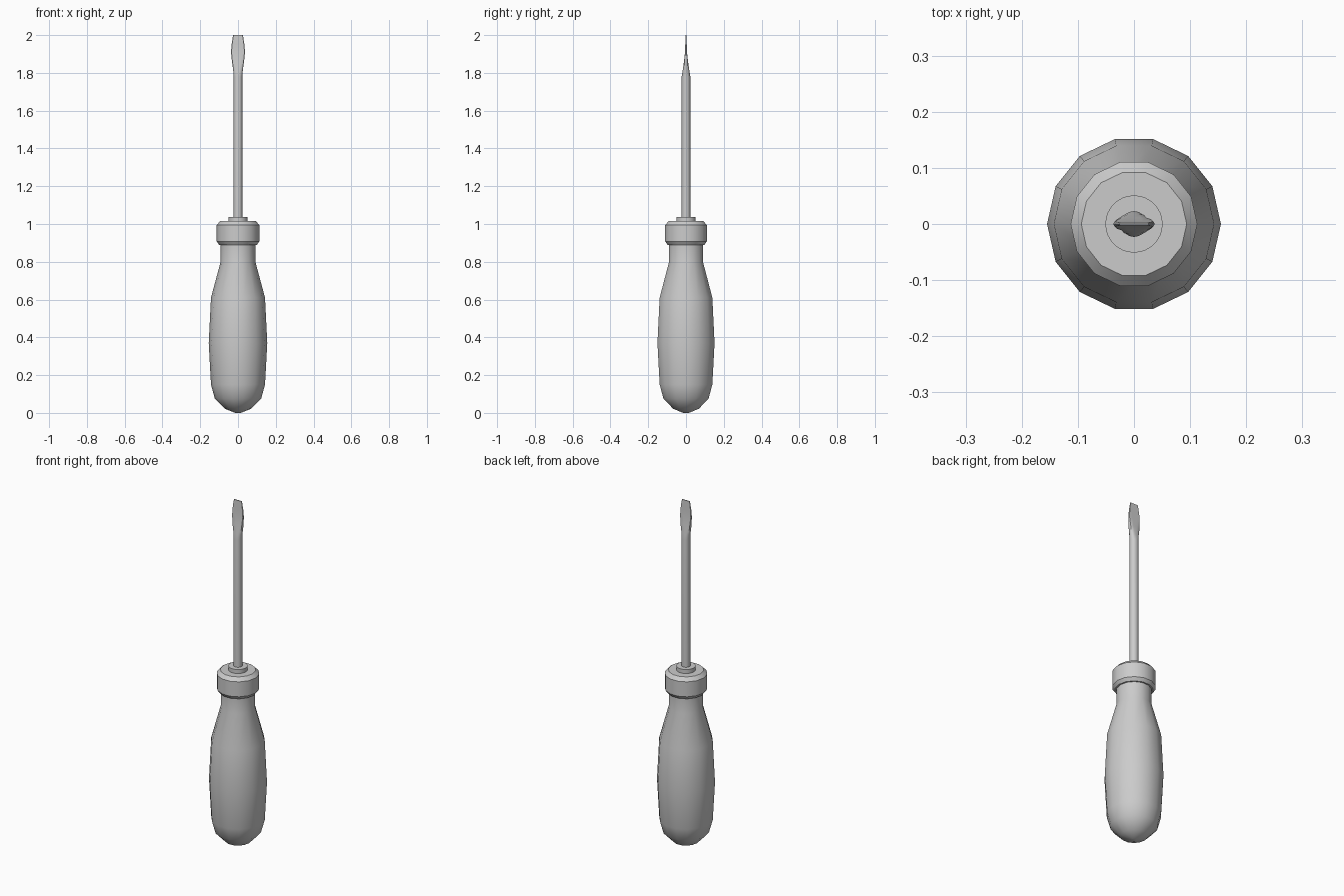
import bpy, bmesh
from math import cos, sin, pi, radians

if "Cube" in bpy.data.objects:
    bpy.data.objects.remove(bpy.data.objects["Cube"])


def loft(name, rings, sides, angle=35):
    """Skin rings of (half_width, half_depth, z), depth clamped to make flats."""
    bm = bmesh.new()
    loops = []
    for w, d, z in rings:
        r = max(d, min(w, 0.023)) if d < w else w
        loop = []
        for i in range(sides):
            a = 2 * pi * i / sides
            y = max(-d, min(d, r * sin(a)))
            loop.append(bm.verts.new((w * cos(a), y, z)))
        loops.append(loop)
    for a, b in zip(loops, loops[1:]):
        for i in range(sides):
            j = (i + 1) % sides
            bm.faces.new((a[i], a[j], b[j], b[i]))
    bm.faces.new(loops[0][::-1])
    bm.faces.new(loops[-1])
    mesh = bpy.data.meshes.new(name)
    bm.to_mesh(mesh)
    bm.free()
    ob = bpy.data.objects.new(name, mesh)
    bpy.context.collection.objects.link(ob)
    bpy.ops.object.select_all(action='DESELECT')
    ob.select_set(True)
    bpy.context.view_layer.objects.active = ob
    bpy.ops.object.shade_smooth_by_angle(angle=radians(angle))
    return ob


def turned(name, profile, sides):
    return loft(name, [(r, r, z) for r, z in profile], sides)


# Handle with rounded butt, swollen grip, neck and chamfered collar
turned("handle", [(0.015, 0.0), (0.07, 0.022), (0.123, 0.077), (0.143, 0.15),
                  (0.155, 0.37), (0.143, 0.61), (0.092, 0.80), (0.092, 0.89),
                  (0.100, 0.89), (0.113, 0.908), (0.113, 0.995),
                  (0.094, 1.015)], 14)

# Ferrule around the base of the shaft
turned("ferrule", [(0.051, 1.0), (0.051, 1.038)], 32)

# Round shaft flattening into the flared blade
loft("shaft_blade", [(0.023, 0.023, 1.02), (0.023, 0.023, 1.78),
                     (0.025, 0.018, 1.81), (0.032, 0.011, 1.86),
                     (0.037, 0.005, 1.91), (0.034, 0.004, 1.95),
                     (0.026, 0.002, 2.0)], 16)
